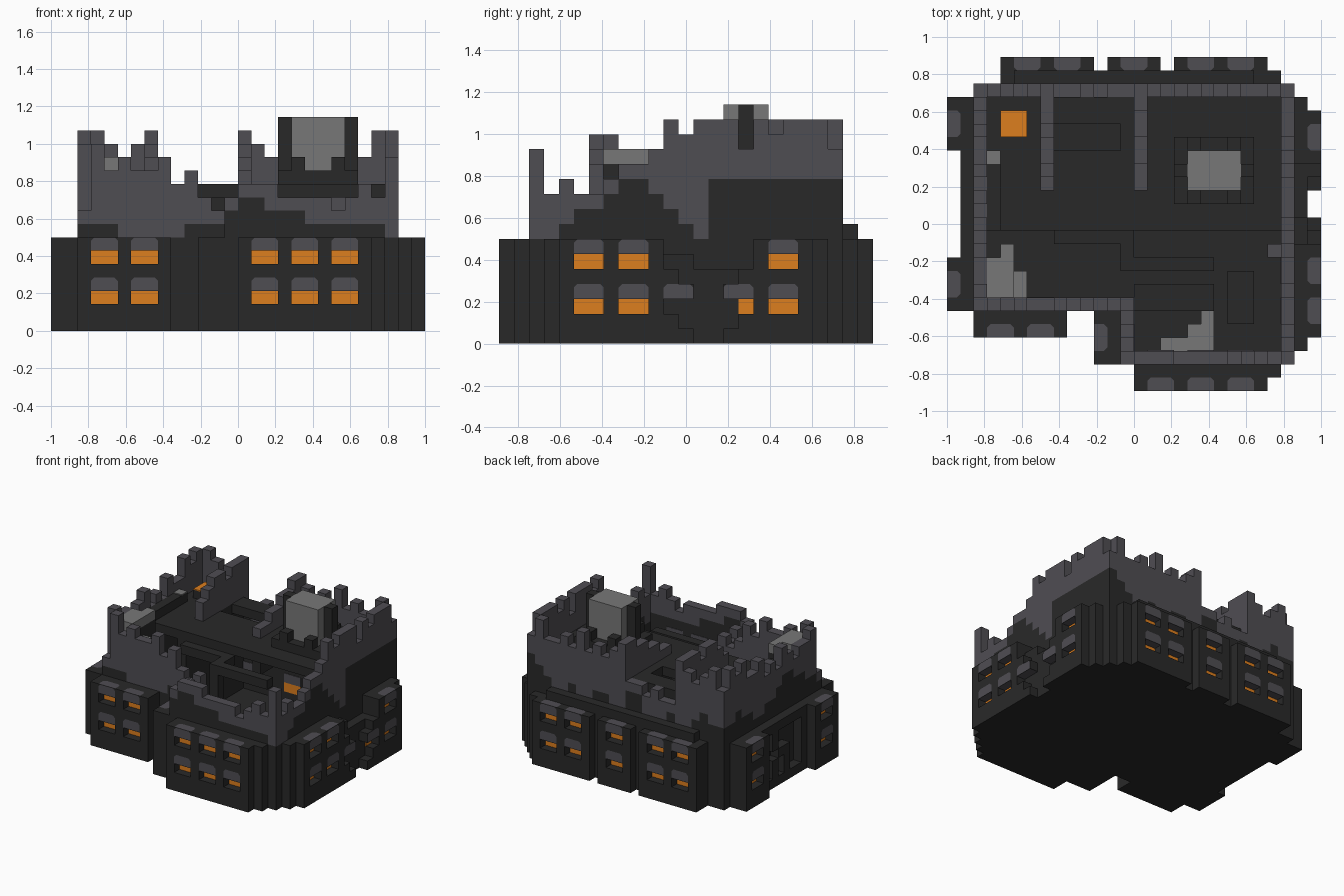
import bpy, bmesh
from mathutils import Matrix, Vector

UNIT = 1 / 14          # one block
FLOOR = 7              # height of the lower storeys, in blocks

start_cube = bpy.data.objects.get("Cube")
if start_cube:
    bpy.data.objects.remove(start_cube)


def material(name, rgb):
    mat = bpy.data.materials.new(name)
    mat.use_nodes = True
    mat.diffuse_color = (*rgb, 1)
    bsdf = mat.node_tree.nodes["Principled BSDF"]
    bsdf.inputs["Base Color"].default_value = (*rgb, 1)
    bsdf.inputs["Roughness"].default_value = 0.9
    return mat


MATS = [
    material("charred_black", (0.022, 0.022, 0.022)),
    material("stone_grey", (0.078, 0.075, 0.086)),
    material("ash_grey", (0.185, 0.185, 0.185)),
    material("ember_orange", (0.72, 0.21, 0.013)),
]
DARK, STONE, ASH, EMBER = range(len(MATS))
parts = {}


def mesh_of(part):
    return parts.setdefault(part, bmesh.new())


def box(part, a, b, mat=DARK):
    """Add a box between two corners given in blocks."""
    lo = Vector(min(p, q) for p, q in zip(a, b))
    hi = Vector(max(p, q) for p, q in zip(a, b))
    bm = mesh_of(part)
    place = Matrix.Translation((lo + hi) / 2) @ Matrix.Diagonal((*(hi - lo), 1))
    made = bmesh.ops.create_cube(bm, size=1, matrix=place)
    for face in {f for v in made["verts"] for f in v.link_faces}:
        face.material_index = mat


def plate(part, points, normal, mat):
    """Add a flat painted polygon facing the given direction."""
    bm = mesh_of(part)
    face = bm.faces.new([bm.verts.new(p) for p in points])
    face.normal_update()
    if face.normal.dot(Vector(normal)) < 0:
        face.normal_flip()
    face.material_index = mat


# A facade point: u runs along the wall, d is the distance outward
SIDES = {
    "front": lambda u, d, z: (u, -d, z),
    "back": lambda u, d, z: (u, d, z),
    "east": lambda u, d, z: (d, u, z),
    "west": lambda u, d, z: (-d, u, z),
}


def lintel(side, u, d, z, name):
    """Stone arch over a window, with clipped upper corners."""
    at, gap, c = SIDES[side], 0.02, 0.25
    out = at(0, 1, 0)
    arch = [(u, z), (u + 2, z), (u + 2, z + 1 - c), (u + 2 - c, z + 1),
            (u + c, z + 1), (u, z + 1 - c)]
    plate(name, [at(p, d + gap, q) for p, q in arch], out, STONE)
    if z + 1 == FLOOR:
        plate(name, [at(p, d + z - q, FLOOR + gap) for p, q in arch], (0, 0, 1), STONE)
    plate(name, [at(p, d - q, z - gap) for p, q in
                 ((u, 0), (u + 2, 0), (u + 2, 1), (u, 1))], (0, 0, -1), STONE)


def bay(side, start, end, d, inner, windows):
    """Projecting bay, one block deep, with two rows of recessed windows."""
    at, name = SIDES[side], side + "_bay"
    for low, high in ((0, 2), (3, 5), (6, FLOOR)):
        box(name, at(start, d - 1, low), at(end, d, high))
    for z in (2, 5):
        left = start
        for u in windows:
            box(name, at(left, d - 1, z), at(u, d, z + 1))
            box(side + "_glow", at(u, d - 1, z), at(u + 2, d - 0.9, z + 1), EMBER)
            lintel(side, u, d, z + 1, side + "_lintels")
            # the same window seen from the inside
            for low, mat in ((z, EMBER), (z + 1, STONE)):
                box(side + "_inner_windows", at(u, inner - 0.05, low),
                    at(u + 2, inner + 0.05, low + 1), mat)
            left = u + 2
        box(name, at(left, d - 1, z), at(end, d, z + 1))


def ruined_wall(name, along, start, fixed, tops, soot):
    """Broken wall one block thick: burnt below, bare stone above."""
    for i, (top, burnt) in enumerate(zip(tops, soot)):
        def corner(k, side, z):
            return (start + k, fixed + side, z) if along == "x" else (fixed + side, start + k, z)
        burnt = min(burnt, top)
        if burnt > FLOOR:
            box(name, corner(i, 0, FLOOR), corner(i + 1, 1, burnt))
        if top > burnt:
            box(name, corner(i, 0, burnt), corner(i + 1, 1, top), STONE)


# Lower storeys: ground slab, hollow shell and the stepped layers around it
box("ground_slab", (-12, -6.5, 0), (12, 10.5, 1))
box("ground_slab", (-1, -10.5, 0), (12, -6.5, 1))
for a, b in (((-12, 9.5), (12, 10.5)), ((11, -10.5), (12, 9.5)), ((-12, -6.5), (-11, 9.5)),
             ((-11, -6.5), (0, -5.5)), ((-1, -10.5), (0, -6.5)), ((0, -10.5), (11, -9.5))):
    box("lower_shell", (*a, 1), (*b, FLOOR))
box("lower_partition", (-7, -0.5, 1), (-6, 9.5, 10))
box("front_layer", (0, -11.5, 0), (11, -10.5, FLOOR))
box("front_layer", (-12, -7.5, 0), (-5, -6.5, FLOOR))
box("front_layer", (-2, -10.5, 0), (-1, -6.5, FLOOR))
box("back_layer", (-10, 10.5, 0), (11, 11.5, FLOOR))
box("back_ledge", (-9, 10.5, FLOOR), (9, 11.5, FLOOR + 1))
box("east_layer", (12, -9.5, 0), (13, -1.5, FLOOR))
box("east_layer", (12, 4.5, 0), (13, 9.5, FLOOR))

# Window bays
bay("front", 0, 10, 12.5, 9.5, (1, 4, 7))
bay("front", -12, -5, 8.5, 5.5, (-11, -8))
bay("back", -10, -3, 12.5, 9.5, (-9, -6))
bay("back", -2, 2, 12.5, 9.5, (-1,))
bay("back", 3, 10, 12.5, 9.5, (4, 7))
bay("east", -8.5, -1.5, 14, 11, (-7.5, -4.5))
bay("east", 4.5, 8.5, 14, 11, (5.5,))
bay("west", 5.5, 9.5, 14, 11, (6.5,))
bay("west", -6.5, -2.5, 14, 11, (-5.5,))
bay("west", -10.5, -6.5, 3, 0, (-9.5,))

# Collapsed bay on the east side
box("east_breach", (12, -1.5, 0), (13, 4.5, 5))
for u, height in ((-1.5, 2), (-0.5, 1), (2.5, 1), (3.5, 2)):
    box("east_breach", (13, u, 0), (14, u + 1, height))
for u in (-1.5, 2.5):
    box("east_breach", (13, u, 3), (14, u + 2, 4))
    lintel("east", u, 14, 3, "east_lintels")
box("east_breach", (13, -1.5, 4), (14, -0.5, 5))
box("east_breach", (13, 3.5, 4), (14, 4.5, 5))
box("east_breach", (12, -1.5, 5), (13, 0.5, 6))
box("east_glow", (13, 3.5, 2), (13.1, 4.5, 3), EMBER)

# Broken gate on the west side
for u, end in ((-6.5, -1.5), (4.5, 9.5)):
    box("west_layer", (-13, u, 0), (-12, end, FLOOR))
box("west_layer", (-13, -1.5, 0), (-12, 4.5, 1))
box("west_layer", (-13, -1.5, 6), (-12, 4.5, FLOOR))
for u, low, high in ((0.5, 1, 4), (2.5, 1, 3), (1.5, 3, 4), (2.5, 4, 6)):
    box("west_gate_post", (-13, u, low), (-12, u + 1, high))

# Ruined upper walls
ruined_wall("upper_back_wall", "x", -12, 9.5,
            [13, 15, 14, 13, 14, 15, 10, 10, 11, 10, 11, 11,
             15, 14, 13, 14, 13, 15, 13, 14, 13, 13, 15, 13],
            [9, 9, 10, 9, 8, 8, 9, 8, 8, 8, 10, 10] + [8, 8, 9, 9, 8, 8] + [9, 8, 8, 9, 10, 11])
ruined_wall("upper_east_wall", "y", -10.5, 11,
            [13, 10, 11, 10, 10, 11, 12, 12, 13, 15, 14, 15, 15, 15, 13, 15, 14, 15, 15, 15, 13],
            [7, 7, 8, 9, 9, 10, 11, 11, 10, 9, 8, 7] + [11] * 9)
ruined_wall("upper_west_wall", "y", -6.5, -12,
            [9, 14, 13, 13, 12, 13, 14, 12, 13, 12, 14, 13, 13, 15, 14, 15, 13],
            [8, 9, 9, 10, 10, 11, 11, 10, 9, 9, 8, 8, 9, 9, 10, 9, 9])
ruined_wall("upper_front_west_wall", "x", -11, -6.5,
            [14, 12, 13, 12, 12, 13, 11, 12, 10, 9], [8] * 2 + [7] * 5 + [8] * 3)
ruined_wall("upper_front_east_wall", "x", -1, -10.5,
            [10, 11, 11, 11, 10, 10, 10, 10, 9, 10, 11, 10, 13],
            [9, 10, 10, 9, 9, 9] + [8] * 6 + [7])
ruined_wall("upper_step_wall", "y", -9.5, -1, [9, 10, 9, 10], [8] * 4)
ruined_wall("partition_wall", "y", 2.5, -7, [13, 14, 15, 15, 14, 15, 15], [11] * 7)
ruined_wall("partition_wall", "y", 2.5, 0, [12, 12, 13, 13, 14, 14, 15], [11] * 7)

# Surviving rear floor with a hole, and a ledge along the west wall
for a, b in (((-11, -0.5), (11, 5.5)), ((-11, 7.5), (11, 9.5)),
             ((-11, 5.5), (-6, 7.5)), ((-1, 5.5), (11, 7.5))):
    box("upper_floor", (*a, 10), (*b, 11))
box("floor_ledge", (-11, -0.5, 11), (-10, 5.5, 12))

# Broken beams and a pillar over the open front half
for a, b in (((-6, -1.5), (0, -0.5)), ((-1, -2.5), (0, -1.5)),
             ((0, -3.5), (6, -2.5))):
    box("fallen_beams", (*a, 9), (*b, 10))
box("pillar", (-1, -3.5, 1), (0, -2.5, 10))
box("low_rubble", (0, -6.5, 1), (6, -4.5, 3))
box("low_rubble", (7, -7.5, 1), (9, -3.5, 2))
box("wall_stub", (10, -2.5, 8), (11, -1.5, 9), STONE)

# Chimney block with its charred surround
box("chimney", (4, 2.5, 11), (8, 5.5, 16), ASH)
box("chimney_surround", (3, 1.5, 11), (9, 6.5, 12))
for x in (3, 8):
    box("chimney_surround", (x, 3.5, 12), (x + 1, 4.5, 16))
for x in (4, 7):
    for y in (1.5, 5.5):
        box("chimney_surround", (x, y, 12), (x + 1, y + 1, 13))

# Ash heaps and embers
for x, length, top in ((-11, 3, 13), (-10, 4, 13), (-9, 2, 11)):
    box("west_rubble", (x, -5.5, 1), (x + 1, -5.5 + length, top - 1))
    box("west_ash_heap", (x, -5.5, top - 1), (x + 1, -5.5 + length, top), ASH)
for x, length in ((2, 1), (3, 1), (4, 2), (5, 3)):
    box("front_ash_heap", (x, -9.5, 1), (x + 1, -9.5 + length, 2), ASH)
box("ash_lump", (-11, 4.5, 12), (-10, 5.5, 12.1), ASH)
box("ember_hearth", (-10, 6.5, 11), (-8, 8.5, 11.9))
box("ember_bed", (-10, 6.5, 11.9), (-8, 8.5, 12), EMBER)

# Turn every part into an object
for name, bm in parts.items():
    bmesh.ops.scale(bm, vec=(UNIT,) * 3, verts=bm.verts)
    mesh = bpy.data.meshes.new(name)
    bm.to_mesh(mesh)
    bm.free()
    for mat in MATS:
        mesh.materials.append(mat)
    bpy.context.collection.objects.link(bpy.data.objects.new(name, mesh))
